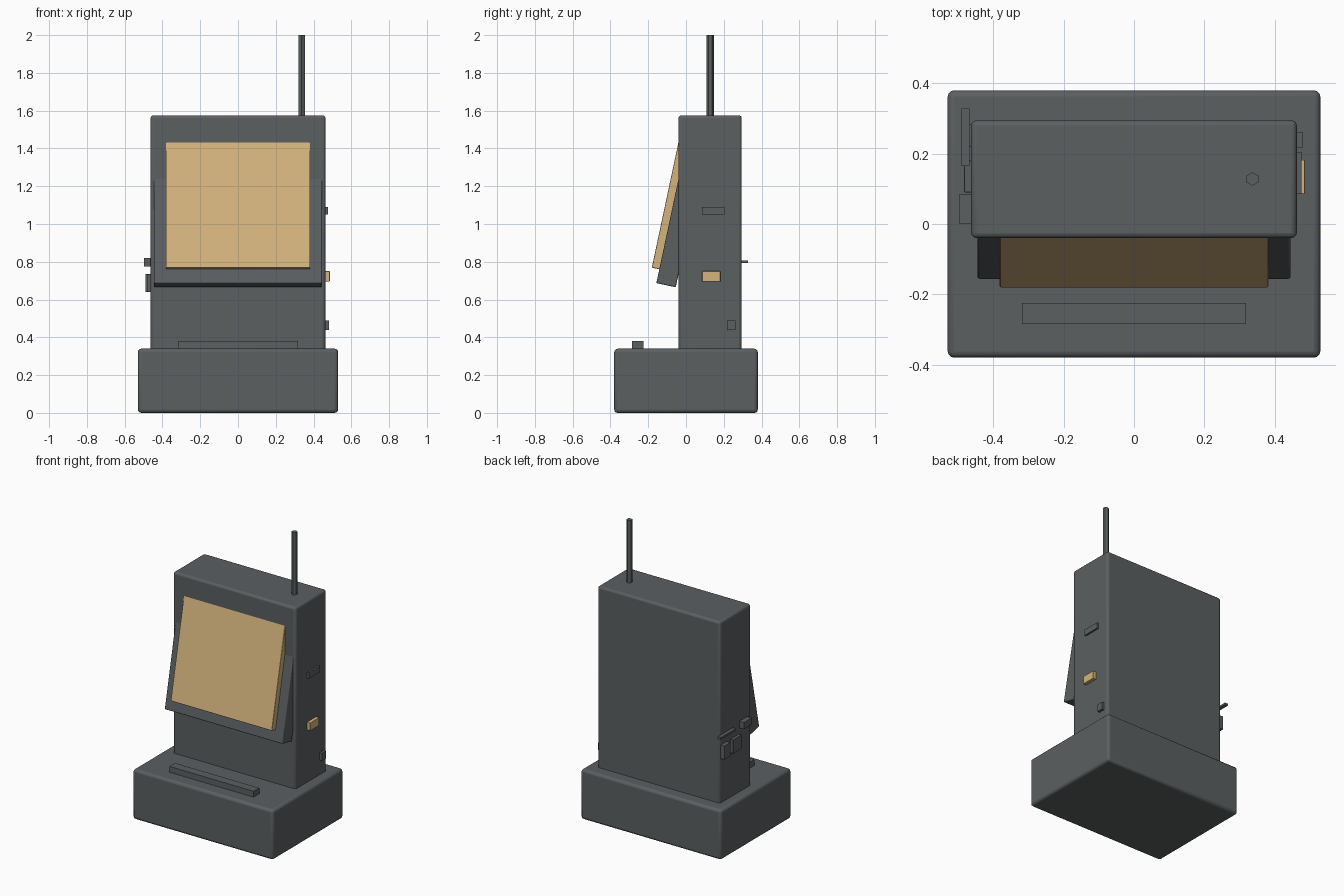
import bpy
import math
from mathutils import Matrix, Vector

if "Cube" in bpy.data.objects:
    bpy.data.objects.remove(bpy.data.objects["Cube"])


def make_material(name, colour):
    mat = bpy.data.materials.new(name)
    mat.use_nodes = True
    mat.diffuse_color = (*colour, 1)
    mat.node_tree.nodes["Principled BSDF"].inputs["Base Color"].default_value = (*colour, 1)
    return mat


grey = make_material("slate grey", (0.105, 0.115, 0.12))
tan = make_material("warm tan", (0.67, 0.456, 0.209))


def box(name, x, y, z, mat=grey, bevel=0.0):
    """Box between the given (low, high) extents, with optional rounded edges."""
    spans = (x, y, z)
    bpy.ops.mesh.primitive_cube_add(size=1, location=[(a + b) / 2 for a, b in spans])
    ob = bpy.context.object
    ob.name = name
    ob.data.transform(Matrix.Diagonal([b - a for a, b in spans]).to_4x4())
    ob.data.materials.append(mat)
    if bevel:
        mod = ob.modifiers.new("rounded edges", 'BEVEL')
        mod.width = bevel
        mod.segments = 3
        bpy.ops.object.shade_smooth_by_angle(angle=math.radians(35))
    return ob


def tilted_box(name, half_width, depth, height, front_y, front_z, mat, bevel):
    """Box leaning back about its lower front edge."""
    ob = box(name, (-half_width, half_width), (0, depth), (0, height), mat, bevel)
    ob.data.transform(Matrix.Translation(Vector((0, depth / 2, height / 2))))
    ob.location = (0, front_y, front_z)
    ob.rotation_euler.x = math.radians(-12)
    return ob


# Base and upright cabinet
box("base", (-0.53, 0.53), (-0.38, 0.38), (0, 0.34), bevel=0.018)
box("cabinet", (-0.463, 0.463), (-0.04, 0.295), (0.3, 1.575), bevel=0.015)
box("base_ledge", (-0.318, 0.318), (-0.285, -0.225), (0.33, 0.38))

# Leaning screen and its housing
tilted_box("screen_housing", 0.445, 0.105, 0.62, -0.157, 0.687, grey, 0.006)
tilted_box("screen", 0.382, 0.045, 0.7, -0.181, 0.769, tan, 0.004)

# Six-sided antenna
bpy.ops.mesh.primitive_cylinder_add(vertices=6, radius=0.019, depth=0.45,
                                    location=(0.337, 0.128, 1.775))
antenna = bpy.context.object
antenna.name = "antenna"
antenna.data.materials.append(grey)

# Fittings on the left side
box("side_slot", (0.45, 0.476), (0.085, 0.205), (1.05, 1.09))
box("side_button", (0.45, 0.486), (0.085, 0.182), (0.695, 0.75), tan, 0.003)
box("side_socket", (0.45, 0.481), (0.217, 0.262), (0.44, 0.49))

# Fittings on the right side
box("latch_block", (-0.497, -0.45), (0, 0.086), (0.775, 0.82))
box("latch_rod", (-0.491, -0.468), (0.165, 0.328), (0.794, 0.808))
box("wide_plate", (-0.483, -0.45), (0.09, 0.18), (0.64, 0.735), bevel=0.003)
box("narrow_plate", (-0.49, -0.45), (0.22, 0.285), (0.64, 0.735), bevel=0.003)
